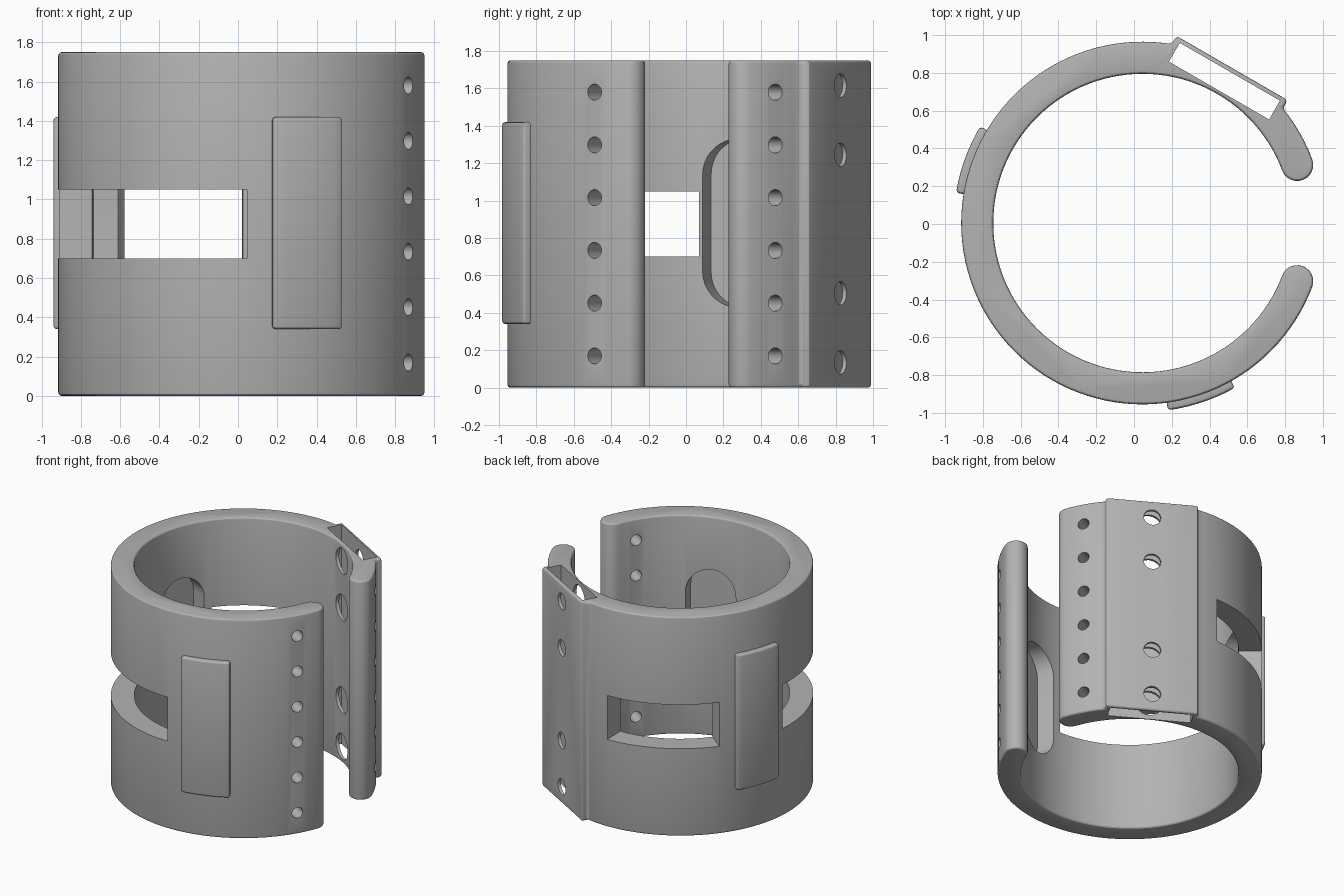
import bpy, bmesh
from math import radians, sin, cos, asin, degrees
from mathutils import Vector, Matrix

CENTRE = Vector((0.045, 0.005, 0))
HEIGHT, MID = 1.75, 0.875
R_OUT, R_IN = 0.96, 0.79
END = 20.6            # half angle of the opening
PLATE, PLATE_HALF, PLATE_DIST = 60, 0.34, 0.948

old = bpy.data.objects.get("Cube")
if old:
    bpy.data.objects.remove(old)

grey = bpy.data.materials.new("plain_grey")
grey.use_nodes = True
grey.diffuse_color = (0.45, 0.45, 0.45, 1)
grey.node_tree.nodes["Principled BSDF"].inputs["Base Color"].default_value = grey.diffuse_color


def polar(r, a):
    return Vector((r * cos(radians(a)), r * sin(radians(a))))


def arc(r, a0, a1, step=3, origin=Vector((0, 0))):
    n = max(2, round(abs(a1 - a0) / step))
    return [origin + polar(r, a0 + (a1 - a0) * i / n) for i in range(n + 1)]


def facing(angle, dist, z=0):
    """Frame whose local z points outward, x runs around the ring, y is up."""
    a = radians(angle)
    out, up = Vector((cos(a), sin(a), 0)), Vector((0, 0, 1))
    m = Matrix((up.cross(out), up, out)).transposed().to_4x4()
    m.translation = CENTRE + out * dist + up * z
    return m


def prism(bm, outline, z0, z1, matrix=Matrix.Translation(CENTRE)):
    """Extrude a counter-clockwise outline between two heights."""
    low = [bm.verts.new(matrix @ Vector((p.x, p.y, z0))) for p in outline]
    high = [bm.verts.new(matrix @ Vector((p.x, p.y, z1))) for p in outline]
    bm.faces.new(low[::-1])
    bm.faces.new(high)
    n = len(low)
    for i in range(n):
        j = (i + 1) % n
        bm.faces.new((low[i], low[j], high[j], high[i]))


def wedge(r0, r1, a0, a1):
    return arc(r1, a0, a1) + arc(r0, a1, a0)


def make(name, bm):
    bmesh.ops.recalc_face_normals(bm, faces=bm.faces)
    mesh = bpy.data.meshes.new(name)
    bm.to_mesh(mesh)
    bm.free()
    mesh.materials.append(grey)
    ob = bpy.data.objects.new(name, mesh)
    bpy.context.collection.objects.link(ob)
    return ob


def bevel(ob, width):
    mod = ob.modifiers.new("Edge rounding", 'BEVEL')
    mod.width, mod.segments = width, 3
    mod.limit_method, mod.angle_limit = 'ANGLE', radians(40)


def finish(ob):
    bpy.ops.object.select_all(action='DESELECT')
    ob.select_set(True)
    bpy.context.view_layer.objects.active = ob
    bpy.ops.object.convert(target='MESH')
    bpy.ops.object.shade_smooth_by_angle(angle=radians(22))


# Open ring with rounded ends and a flat plate on its back right
mid_r, cap_r = (R_OUT + R_IN) / 2, (R_OUT - R_IN) / 2
join = degrees(asin(PLATE_HALF / R_OUT))
normal, tangent = polar(1, PLATE), polar(1, PLATE - 90)
outline = arc(R_OUT, PLATE + join, 360 - END)
outline += arc(cap_r, -END, 180 - END, 15, polar(mid_r, -END))[1:-1]
outline += arc(R_IN, 360 - END, END)
outline += arc(cap_r, 180 + END, 360 + END, 15, polar(mid_r, END))[1:-1]
outline += arc(R_OUT, END, PLATE - join)
outline += [normal * PLATE_DIST + tangent * s * PLATE_HALF for s in (1, -1)]
bm = bmesh.new()
prism(bm, outline, 0, HEIGHT)
band = make("open_band", bm)
bevel(band, 0.018)

# Full-height channel behind the plate
bm = bmesh.new()
box = [Vector((x, y)) for x, y in ((-.306, -1), (.306, -1), (.306, 1), (-.306, 1))]
prism(bm, box, 0.81, 0.925, facing(PLATE, 0, MID))
channel = make("channel_cutter", bm)

# Wide slot, small window, pockets and screw holes
bm = bmesh.new()
for a0, a1 in ((175.3, 270), (91.5, 142)):
    prism(bm, wedge(0.6, 1.2, a0, a1), 0.70, 1.05)

PADS = (160, 288.5)
capsule = (arc(0.19, 0, 180, 10, Vector((0, 0.26)))
           + arc(0.19, 180, 360, 10, Vector((0, -0.26))))
for a in PADS:
    prism(bm, capsule, 0.6, 0.9, facing(a, 0, 0.88))


def hole(angle, z, radius, d0, d1):
    prism(bm, arc(radius, 0, 360, 15)[:-1], d0, d1, facing(angle, 0, z))


for i in range(6):
    for a in (-31, 29.5):
        hole(a, 0.17 + 0.282 * i, 0.043, 0.6, 1.2)
for z in (0.135, 0.505, 1.245, 1.615):
    hole(PLATE, z, 0.063, 0.88, 1.2)
    hole(PLATE, z, 0.10, 0.6, 0.86)
openings = make("openings_cutter", bm)

for cutter in (channel, openings):
    cutter.hide_render = True
    mod = band.modifiers.new("Cut", 'BOOLEAN')
    mod.operation, mod.solver, mod.object = 'DIFFERENCE', 'EXACT', cutter
finish(band)
for cutter in (channel, openings):
    bpy.data.objects.remove(cutter)

# Raised curved pads over the pockets
for name, a in zip(("side_pad", "front_pad"), PADS):
    bm = bmesh.new()
    prism(bm, wedge(0.93, 1.0, a - 10.8, a + 10.8), 0.34, 1.42)
    pad = make(name, bm)
    bevel(pad, 0.018)
    finish(pad)
